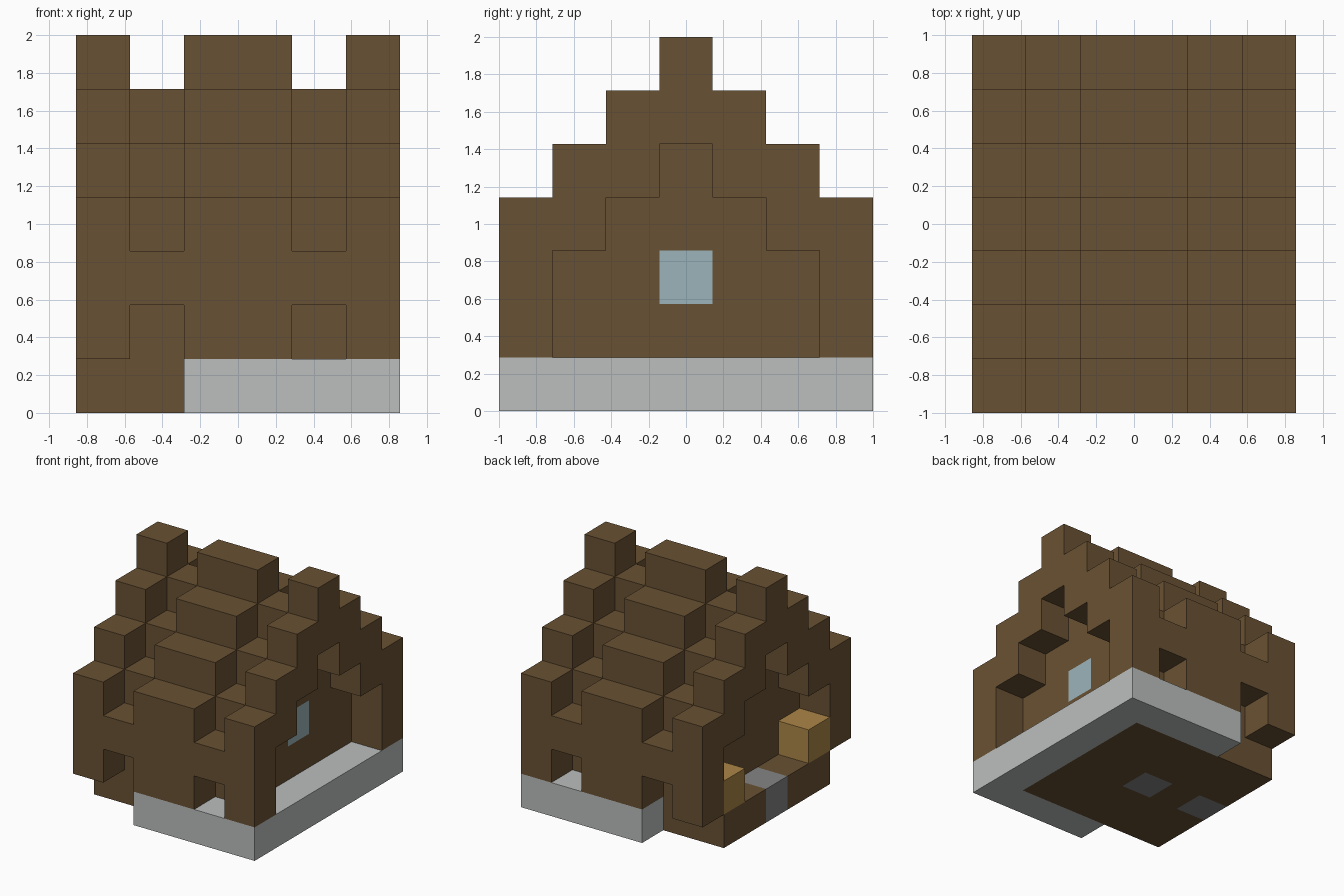
import bpy, bmesh
from mathutils import Vector

if "Cube" in bpy.data.objects:
    bpy.data.objects.remove(bpy.data.objects["Cube"])

U = 2 / 7                       # block size
NX, NY = 6, 7                   # blocks across and deep


def material(name, rgb):
    m = bpy.data.materials.new(name)
    m.use_nodes = True
    m.diffuse_color = (*rgb, 1)
    m.node_tree.nodes["Principled BSDF"].inputs["Base Color"].default_value = (*rgb, 1)
    return m


brown = material("brown_wood", (0.141, 0.083, 0.033))
stone = material("pale_stone", (0.503, 0.521, 0.521))
glass = material("pale_blue_glass", (0.332, 0.456, 0.497))
straw = material("straw_yellow", (0.413, 0.235, 0.061))
slate = material("dark_grey_stone", (0.231, 0.231, 0.238))


def box(xs, ys, zs):
    return {(i, j, k) for i in xs for j in ys for k in zs}


def blocks(name, cells, mat):
    """Build one part from unit blocks, keeping only its outer faces."""
    bm = bmesh.new()
    origin = Vector((-NX / 2, -NY / 2, 0))
    for cell in cells:
        for axis in range(3):
            for side in (0, 1):
                near = list(cell)
                near[axis] += 2 * side - 1
                if tuple(near) in cells:
                    continue
                corners = []
                for a, b in ((0, 0), (1, 0), (1, 1), (0, 1)):
                    p = Vector(cell)
                    p[axis] += side
                    p[(axis + 1) % 3] += a
                    p[(axis + 2) % 3] += b
                    corners.append(bm.verts.new((p + origin) * U))
                bm.faces.new(corners if side else corners[::-1])
    bmesh.ops.remove_doubles(bm, verts=bm.verts, dist=U / 100)
    mesh = bpy.data.meshes.new(name)
    bm.to_mesh(mesh)
    bm.free()
    mesh.materials.append(mat)
    bpy.context.collection.objects.link(bpy.data.objects.new(name, mesh))


mid = NY // 2
grooves = (1, 4)                # columns where the roof sits one block lower

# Foundation: stone on three sides, wood floor with two slate blocks
slates = box((0, 2), (mid,), (0,))
blocks("stone_base", box(range(2, NX), range(NY), (0,)) - box(range(5), range(1, 6), (0,)), stone)
blocks("wood_floor", box(range(5), range(1, 6), (0,)) - slates, brown)
blocks("slate_floor_blocks", slates, slate)

# Stepped roof, two blocks thick, with eaves that reach down as posts
roof = set()
for j in range(NY):
    rise = mid - abs(j - mid)
    for i in range(NX):
        top = rise + (3 if i in grooves else 4)
        roof |= box((i,), (j,), range(top - 2, top))
        if rise == 0:
            roof |= box((i,), (j,), (2,) if i in grooves else (1, 2))
            if i in grooves:
                roof.discard((i, j, 1))
blocks("roof", roof, brown)

# Walls: long sides under the eaves, gables set in one block
walls = box(range(1, 5), (1, 5), (1, 2))
for j in range(1, 6):
    walls |= box(grooves, (j,), range(1, mid - abs(j - mid) + 1))
window = box((4,), (mid,), (2,))
blocks("walls", walls - roof - window, brown)
blocks("window", window, glass)

# Straw bales on the porch
for name, j in (("front_bale", 1), ("back_bale", 5)):
    blocks(name, box((0,), (j,), (1,)), straw)
